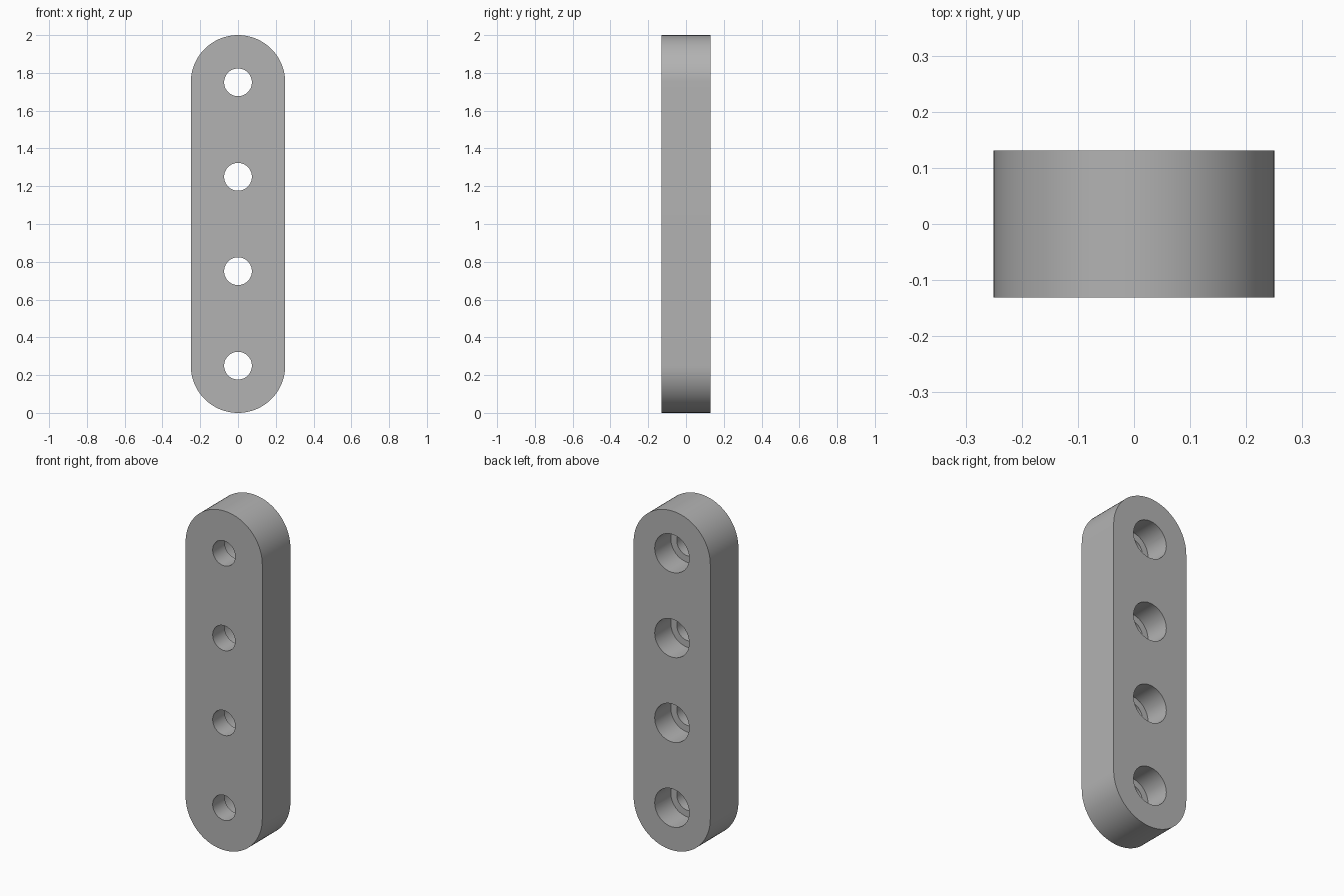
import bpy, bmesh, math

if "Cube" in bpy.data.objects:
    bpy.data.objects.remove(bpy.data.objects["Cube"])

HALF_DEPTH = 0.131
RADIUS = 0.25
HOLES = (0.25, 0.75, 1.25, 1.75)
LEDGE_Y = -0.019

grey = bpy.data.materials.new("plain grey")
grey.diffuse_color = (0.45, 0.45, 0.45, 1)
grey.use_nodes = True
grey.node_tree.nodes["Principled BSDF"].inputs["Base Color"].default_value = grey.diffuse_color


def prism(name, points, y0, y1):
    """Extrude an (x, z) outline from y0 to y1."""
    bm = bmesh.new()
    face = bm.faces.new([bm.verts.new((x, y0, z)) for x, z in points])
    ext = bmesh.ops.extrude_face_region(bm, geom=[face])["geom"]
    bmesh.ops.translate(bm, vec=(0, y1 - y0, 0),
                        verts=[v for v in ext if isinstance(v, bmesh.types.BMVert)])
    bmesh.ops.recalc_face_normals(bm, faces=bm.faces)
    mesh = bpy.data.meshes.new(name)
    bm.to_mesh(mesh)
    bm.free()
    obj = bpy.data.objects.new(name, mesh)
    bpy.context.collection.objects.link(obj)
    mesh.materials.append(grey)
    return obj


def arc(cz, r, a0, a1, n):
    return [(r * math.cos(a0 + (a1 - a0) * i / n), cz + r * math.sin(a0 + (a1 - a0) * i / n))
            for i in range(n + 1)]


# Bar with fully rounded ends
outline = arc(2 - RADIUS, RADIUS, 0, math.pi, 40) + arc(RADIUS, RADIUS, math.pi, 2 * math.pi, 40)
bar = prism("link_bar", outline, -HALF_DEPTH, HALF_DEPTH)

# Stepped holes: narrow through hole, wide counterbore from the back
cutters = []
for z in HOLES:
    for name, r, y0 in (("through_hole", 0.0735, -0.3), ("counterbore", 0.1125, LEDGE_Y)):
        cut = prism(name + "_cutter", arc(z, r, 0, 2 * math.pi, 48)[:-1], y0, 0.3)
        mod = bar.modifiers.new(name, "BOOLEAN")
        mod.operation = "DIFFERENCE"
        mod.solver = "EXACT"
        mod.object = cut
        cutters.append(cut)

# Apply the cuts and remove the cutters
bpy.context.view_layer.objects.active = bar
bar.select_set(True)
for mod in list(bar.modifiers):
    bpy.ops.object.modifier_apply(modifier=mod.name)
for cut in cutters:
    bpy.data.objects.remove(cut, do_unlink=True)

# Smooth round walls, sharp rims
bpy.ops.object.select_all(action="DESELECT")
bar.select_set(True)
bpy.ops.object.shade_smooth_by_angle(angle=math.radians(30))
